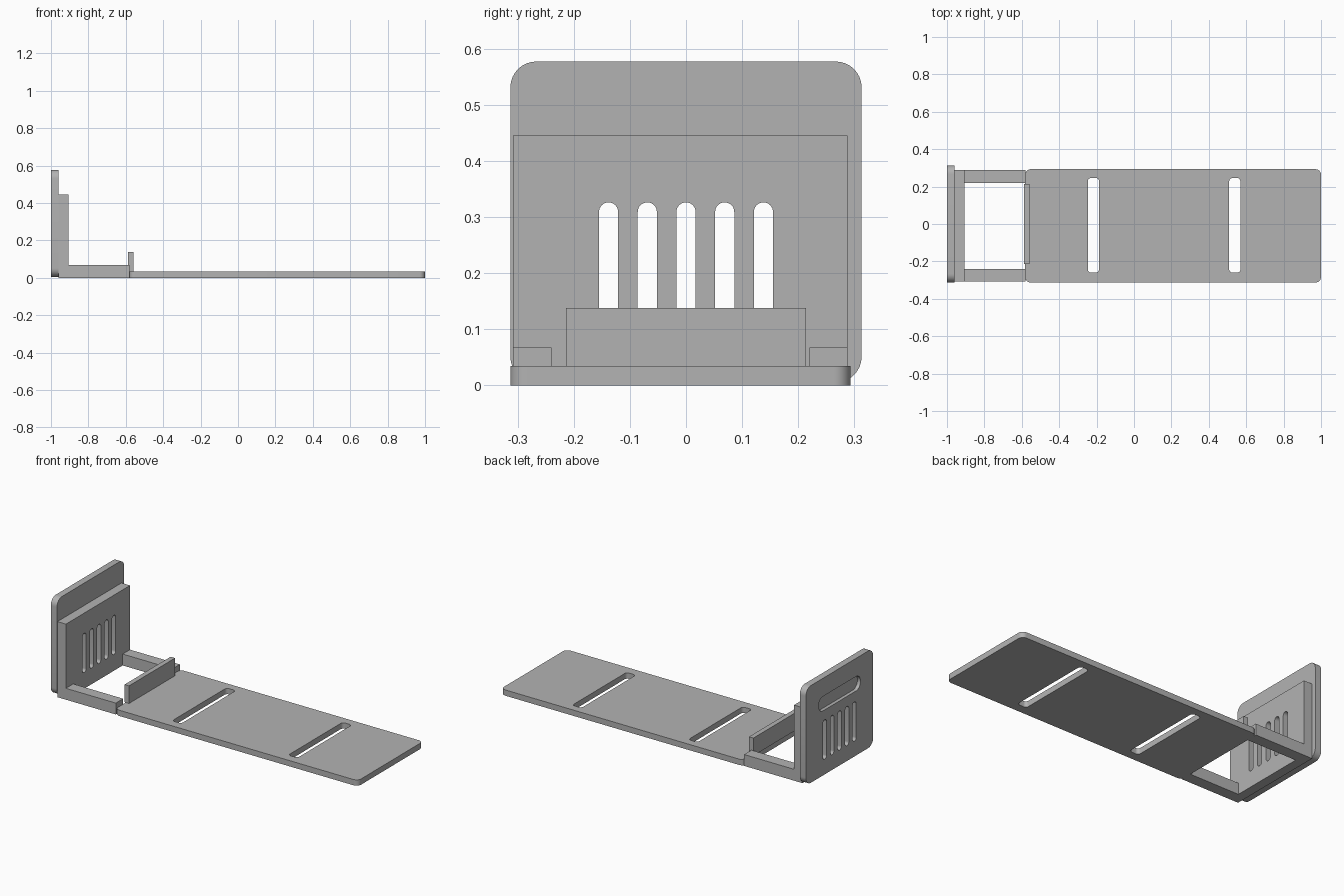
import bpy, bmesh, math

cube = bpy.data.objects.get("Cube")
if cube:
    bpy.data.objects.remove(cube, do_unlink=True)

grey = bpy.data.materials.new("plain grey")
grey.use_nodes = True
colour = (0.45, 0.45, 0.45, 1)
grey.diffuse_color = colour
grey.node_tree.nodes["Principled BSDF"].inputs["Base Color"].default_value = colour


def block(name, x, y, z, axis=None, radius=0):
    """Box from three (low, high) ranges; edges along one axis may be rounded."""
    spans = (x, y, z)
    bm = bmesh.new()
    bmesh.ops.create_cube(bm, size=1)
    for v in bm.verts:
        v.co = [s[0] if c < 0 else s[1] for c, s in zip(v.co, spans)]
    if radius:
        edges = [e for e in bm.edges
                 if abs((e.verts[0].co - e.verts[1].co).normalized()[axis]) > 0.9]
        bmesh.ops.bevel(bm, geom=edges, offset=radius, segments=8,
                        profile=0.5, affect='EDGES')
    mesh = bpy.data.meshes.new(name)
    bm.to_mesh(mesh)
    bm.free()
    mesh.materials.append(grey)
    obj = bpy.data.objects.new(name, mesh)
    bpy.context.collection.objects.link(obj)
    return obj


def cut(obj, cutters):
    """Cut the given shapes out of a part and bake the result."""
    for c in cutters:
        mod = obj.modifiers.new("cut", 'BOOLEAN')
        mod.operation, mod.solver, mod.object = 'DIFFERENCE', 'EXACT', c
    graph = bpy.context.evaluated_depsgraph_get()
    mesh = bpy.data.meshes.new_from_object(obj.evaluated_get(graph))
    obj.modifiers.clear()
    obj.data = mesh


# Long base with two strap slots
base = block("base_plate", (-0.582, 1), (-0.313, 0.293), (0, 0.034), 2, 0.03)
strap_slots = [block("strap_slot_cutter", (x - 0.03, x + 0.03), (-0.26, 0.246),
                     (-0.1, 0.1), 2, 0.018) for x in (-0.217, 0.539)]

# Upright end plate and the thicker inner plate
end_plate = block("end_plate", (-1, -0.96), (-0.313, 0.313), (0.005, 0.577), 0, 0.046)
inner_plate = block("inner_plate", (-0.96, -0.905), (-0.308, 0.288), (0, 0.445))
vents = [block("vent_cutter", (-1.1, -0.8), (y - 0.017, y + 0.017),
               (0.095, 0.326), 0, 0.0168) for y in (-0.138, -0.069, 0, 0.069, 0.138)]
pocket = block("pocket_cutter", (-1.1, -0.98), (-0.195, 0.195), (0.385, 0.47), 0, 0.042)

# Side rails joining the upright to the base
block("left_rail", (-0.905, -0.58), (0.22, 0.288), (0, 0.067))
block("right_rail", (-0.905, -0.58), (-0.308, -0.24), (0, 0.067))

# Low stop at the end of the base
block("stop_lip", (-0.589, -0.56), (-0.214, 0.214), (0.034, 0.138))

cut(base, strap_slots)
cut(end_plate, vents + [pocket])
cut(inner_plate, vents)
for c in strap_slots + vents + [pocket]:
    bpy.data.objects.remove(c, do_unlink=True)

# Smooth the rounded corners and keep the edges sharp
bpy.ops.object.select_all(action='DESELECT')
for obj in (base, end_plate, inner_plate):
    obj.select_set(True)
bpy.context.view_layer.objects.active = base
bpy.ops.object.shade_smooth_by_angle(angle=math.radians(30))
